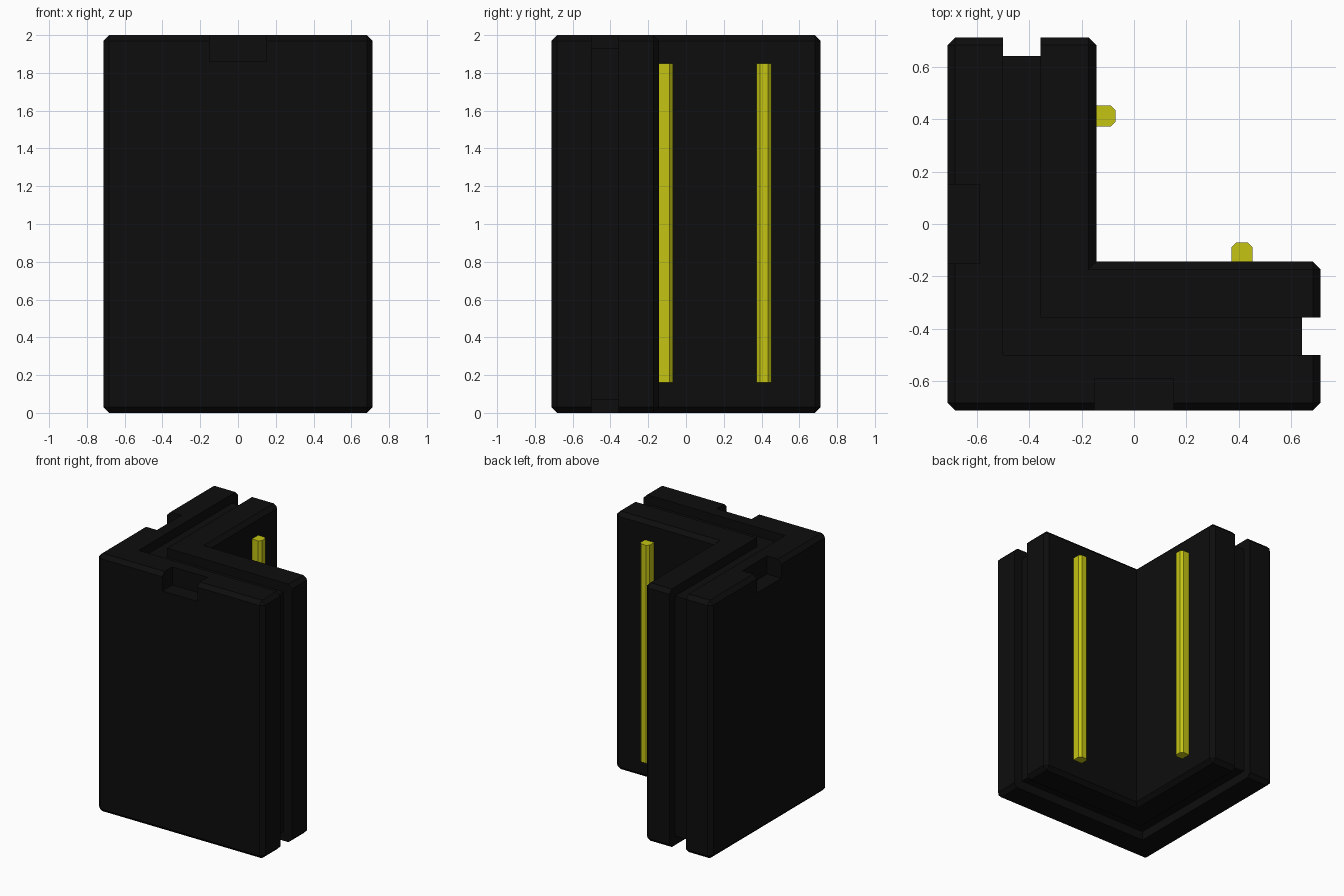
import bpy
import bmesh
from mathutils import Vector

if "Cube" in bpy.data.objects:
    bpy.data.objects.remove(bpy.data.objects["Cube"])

HALF = 0.713
CHAMFER = 0.03


def make_material(name, color):
    mat = bpy.data.materials.new(name)
    mat.use_nodes = True
    mat.diffuse_color = color
    mat.node_tree.nodes["Principled BSDF"].inputs["Base Color"].default_value = color
    return mat


black = make_material("matte black", (0.004, 0.004, 0.004, 1))
yellow = make_material("yellow", (0.55, 0.55, 0.007, 1))


def prism(name, profile, z0, z1, mat, chamfer=0, keep_edge=None):
    """Extrude a flat profile upwards and chamfer the edges that keep_edge accepts."""
    bm = bmesh.new()
    base = bm.faces.new([bm.verts.new((x, y, z0)) for x, y in profile])
    top = bmesh.ops.extrude_face_region(bm, geom=[base])["geom"]
    bmesh.ops.translate(bm, vec=(0, 0, z1 - z0),
                        verts=[v for v in top if isinstance(v, bmesh.types.BMVert)])
    bmesh.ops.recalc_face_normals(bm, faces=bm.faces)
    if chamfer:
        edges = [e for e in bm.edges if keep_edge(e)]
        bmesh.ops.bevel(bm, geom=edges, offset=chamfer, segments=1,
                        affect='EDGES', profile=0.5)
    mesh = bpy.data.meshes.new(name)
    bm.to_mesh(mesh)
    bm.free()
    mesh.materials.append(mat)
    obj = bpy.data.objects.new(name, mesh)
    bpy.context.collection.objects.link(obj)
    return obj


def corner_profile(outer, inner, end):
    """L-shaped outline between two corner lines."""
    return [(outer, outer), (end, outer), (end, inner),
            (inner, inner), (inner, end), (outer, end)]


def rectangle(x0, x1, y0, y1):
    return [(x0, y0), (x1, y0), (x1, y1), (x0, y1)]


def on_corner_line(vert, line):
    return abs(min(vert.co.x, vert.co.y) - line) < 1e-4


def slab_edges(groove_line):
    """Chamfer everything but the groove rim and the concave inside corner."""
    def keep(edge):
        on_groove = all(on_corner_line(v, groove_line) for v in edge.verts)
        return not on_groove and edge.is_convex
    return keep


# Two outer layers with a recessed core between them
outer_slab = prism("outer_slab", corner_profile(-HALF, -0.5, HALF), 0, 2,
                   black, CHAMFER, slab_edges(-0.5))
prism("inner_slab", corner_profile(-0.357, -0.143, HALF), 0, 2,
      black, CHAMFER, slab_edges(-0.357))
prism("recessed_core", corner_profile(-0.5, -0.357, 0.642), 0.07, 1.93, black)

# Notches in the top rim of both outer faces
notches = {"front_notch": rectangle(-0.15, 0.15, -0.8, -0.59),
           "side_notch": rectangle(-0.8, -0.59, -0.15, 0.15)}
for name, profile in notches.items():
    cutter = prism(name, profile, 1.86, 2.1, black)
    cutter.hide_render = True
    cut = outer_slab.modifiers.new(name, 'BOOLEAN')
    cut.operation = 'DIFFERENCE'
    cut.solver = 'EXACT'
    cut.object = cutter
    bpy.context.view_layer.objects.active = outer_slab
    bpy.ops.object.modifier_apply(modifier=name)
    bpy.data.objects.remove(cutter)

# Yellow rods standing on the two inside faces
rods = {"front_rod": (rectangle(0.373, 0.452, -0.143, -0.07), Vector((0, 1, 0))),
        "side_rod": (rectangle(-0.143, -0.07, 0.373, 0.452), Vector((1, 0, 0)))}
for name, (profile, outward) in rods.items():
    def free_corner(edge, direction=outward):
        a, b = (v.co for v in edge.verts)
        return abs(a.z - b.z) > 1 and a.dot(direction) > -0.1
    prism(name, profile, 0.16, 1.85, yellow, 0.018, free_corner)
